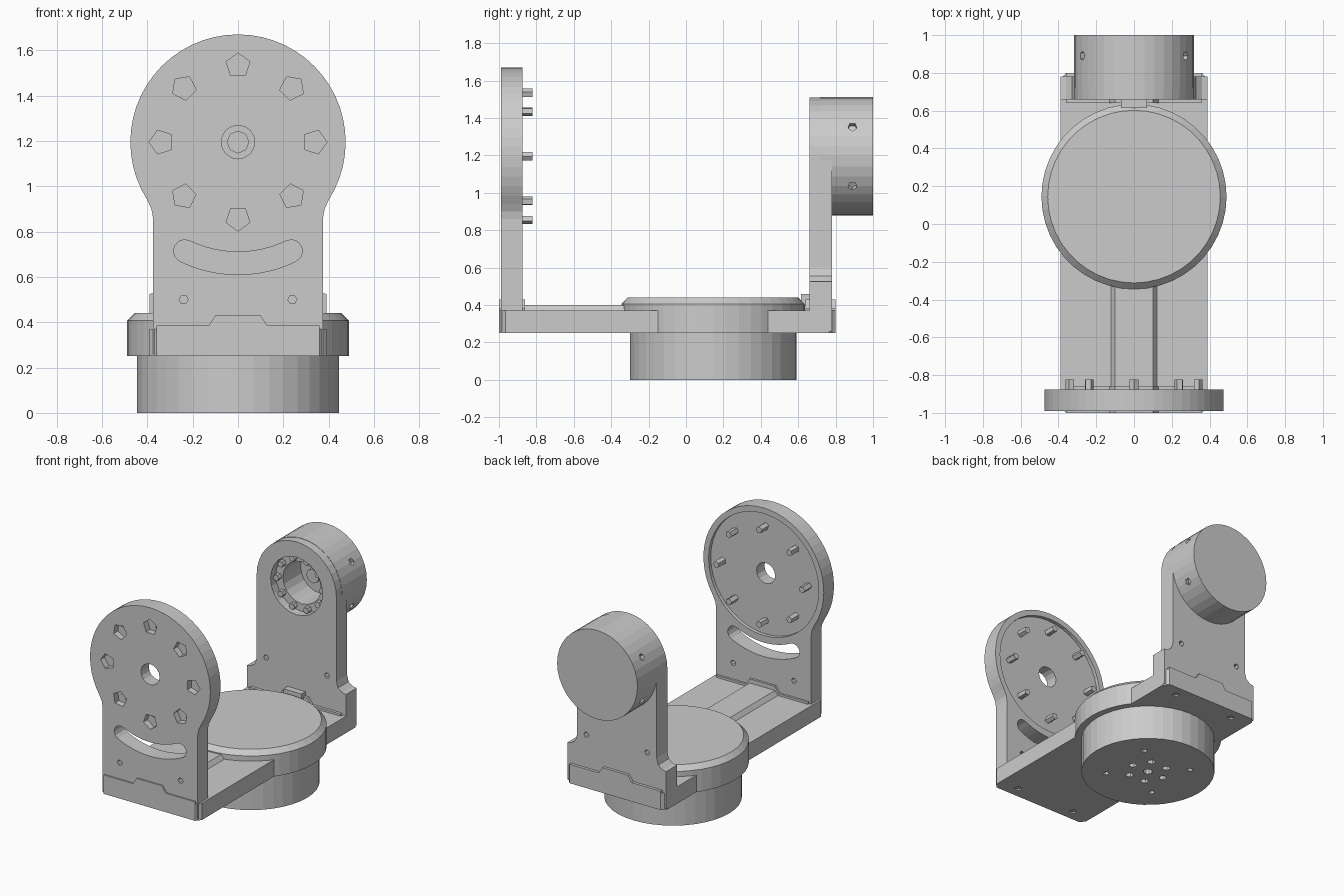
import bpy, bmesh
from math import sin, cos, radians, pi
from mathutils import Matrix, Vector

if "Cube" in bpy.data.objects:
    bpy.data.objects.remove(bpy.data.objects["Cube"])

CZ = 1.195      # height of the tilt axis
BY = 0.145      # y of the pan axis


def arc(cx, cy, r, a0, a1, n):
    """Points on an arc, angles in degrees."""
    return [(cx + r * cos(radians(a0 + (a1 - a0) * i / n)),
             cy + r * sin(radians(a0 + (a1 - a0) * i / n))) for i in range(n + 1)]


def circle(cx, cy, r, n, start=0):
    return arc(cx, cy, r, start, start + 360, n)[:-1]


def prism(name, pts, axis, a, b, bevel=0):
    """Extrude a 2D profile along 'z' (pts are x,y) or 'y' (pts are x,z)."""
    put = (lambda p, d: (p[0], p[1], d)) if axis == 'z' else (lambda p, d: (p[0], d, p[1]))
    bm = bmesh.new()
    face = bm.faces.new([bm.verts.new(put(p, a)) for p in pts])
    ext = bmesh.ops.extrude_face_region(bm, geom=[face])
    move = Vector((0, 0, b - a)) if axis == 'z' else Vector((0, b - a, 0))
    top = [v for v in ext['geom'] if isinstance(v, bmesh.types.BMVert)]
    bmesh.ops.translate(bm, vec=move, verts=top)
    if bevel:
        edges = [e for e in bm.edges if all(v in top for v in e.verts)]
        bmesh.ops.bevel(bm, geom=edges, offset=bevel, segments=1, affect='EDGES')
    bmesh.ops.recalc_face_normals(bm, faces=bm.faces)
    me = bpy.data.meshes.new(name)
    bm.to_mesh(me)
    bm.free()
    ob = bpy.data.objects.new(name, me)
    bpy.context.collection.objects.link(ob)
    return ob


def cut(ob, cutters):
    """Subtract each cutter from ob, then delete the cutters."""
    for c in cutters:
        c.hide_render = True
        mod = ob.modifiers.new("cut", 'BOOLEAN')
        mod.operation, mod.solver, mod.object = 'DIFFERENCE', 'EXACT', c
    bpy.context.view_layer.update()
    ev = ob.evaluated_get(bpy.context.evaluated_depsgraph_get())
    me = bpy.data.meshes.new_from_object(ev)
    ob.modifiers.clear()
    ob.data = me
    for c in cutters:
        bpy.data.objects.remove(c)


def hole(x, y, r, n, axis, a, b, start=0):
    return prism("cutter", circle(x, y, r, n, start), axis, a, b)


# Pan motor with bolt holes in its underside
motor = prism("pan_motor", circle(0, BY, 0.445, 40), 'z', 0, 0.27)
cuts = [hole(0, BY, 0.032, 10, 'z', -0.1, 0.12)]
for i in range(6):
    a = i * pi / 3
    cuts.append(hole(0.13 * cos(a), BY + 0.13 * sin(a), 0.028, 5, 'z', -0.1, 0.03))
for i in range(4):
    a = pi / 4 + i * pi / 2
    cuts.append(hole(0.28 * cos(a), BY + 0.28 * sin(a), 0.02, 6, 'z', -0.1, 0.05))
cut(motor, cuts)
prism("pan_disc", circle(0, BY, 0.49, 44), 'z', 0.25, 0.44, bevel=0.033)

# Base plate with chamfered corners and screw holes below
half = [(0.36, -1.0), (0.39, -0.965), (0.39, 0.765), (0.36, 0.80)]
plate = prism("base_plate", half + [(-x, y) for x, y in reversed(half)], 'z', 0.25, 0.37)
cut(plate, [hole(x, y, 0.025, 6, 'z', 0.1, 0.3)
            for x in (-0.24, 0.24) for y in (-0.92, 0.72)])

# Raised cable cover along the middle, and lips where the arms meet the base
prism("cable_cover", [(-0.13, 0.36), (0.13, 0.36), (0.10, 0.40), (-0.10, 0.40)], 'y', -0.89, BY)
lip = [(-0.36, 0.36), (0.36, 0.36), (0.36, 0.385), (0.13, 0.385), (0.10, 0.43),
       (-0.10, 0.43), (-0.13, 0.385), (-0.36, 0.385)]
prism("front_lip", lip, 'y', -1.0, -0.86)
prism("rear_lip", lip, 'y', 0.64, 0.80)
prism("rear_clip", [(-0.07, 0.4), (0.07, 0.4), (0.07, 0.46), (-0.07, 0.46)], 'y', 0.615, 0.67)

# Front arm: tall plate ending in a large disc
side = [(0.375, 0.26), (0.375, 0.86), (0.382, 0.90)]
front = prism("front_arm", side + arc(0, CZ, 0.475, -32.5, 212.5, 38)
              + [(-x, z) for x, z in reversed(side)], 'y', -0.99, -0.875)
slot = (arc(0, CZ, 0.585, 244, 296, 12)
        + arc(0.535 * cos(radians(296)), CZ + 0.535 * sin(radians(296)), 0.05, 296, 476, 6)[1:-1]
        + arc(0, CZ, 0.485, 296, 244, 12)
        + arc(0.535 * cos(radians(244)), CZ + 0.535 * sin(radians(244)), 0.05, 64, 244, 6)[1:-1])
cuts = [hole(0, CZ, 0.435, 40, 'y', -0.90, -0.7),
        hole(0, CZ, 0.074, 16, 'y', -1.1, -0.7),
        prism("cutter", slot, 'y', -1.1, -0.7)]
cuts += [hole(s * 0.24, 0.5, 0.02, 6, 'y', -1.1, -0.7) for s in (-1, 1)]
ring = [(0.338 * cos(i * pi / 4), CZ + 0.338 * sin(i * pi / 4)) for i in range(8)]
cuts += [hole(x, z, 0.055, 5, 'y', -1.1, -0.945, i * 45) for i, (x, z) in enumerate(ring)]
cut(front, cuts)

# Ring of screws showing on the inner face
for i, (x, z) in enumerate(ring):
    prism("arm_screw", circle(x, z, 0.024, 5, i * 45), 'y', -0.95, -0.822)

# Rear arm: narrower plate with a round top and a bearing opening
side = [(0.39, 0.26), (0.39, 0.525), (0.36, 0.53), (0.327, 0.555), (0.315, 0.60)]
rear = prism("rear_arm", side + arc(0, CZ, 0.315, 0, 180, 18)
             + [(-x, z) for x, z in reversed(side)], 'y', 0.66, 0.78)
cuts = [hole(0, CZ, 0.205, 24, 'y', 0.5, 0.9)]
cuts += [hole(s * 0.24, 0.62, 0.02, 6, 'y', 0.5, 0.9) for s in (-1, 1)]
cut(rear, cuts)

# Tilt motor behind the rear arm, hollow towards the front
tilt = prism("tilt_motor", circle(0, CZ, 0.317, 36), 'y', 0.72, 1.0)
cuts = [hole(0, CZ, 0.15, 20, 'y', 0.6, 0.92)]
for deg in (30, -30, 150, 210):
    c = hole(0, 0, 0.025, 5, 'z', 0.29, 0.36)
    c.matrix_world = (Matrix.Translation((0, 0.89, CZ))
                      @ Matrix.Rotation(radians(90 - deg), 4, 'Y'))
    cuts.append(c)
cut(tilt, cuts)

# Bearing balls around the opening and the shaft end inside
for i in range(10):
    a = i * pi / 5
    prism("bearing_stud", circle(0.18 * cos(a), CZ + 0.18 * sin(a), 0.022, 6), 'y', 0.685, 0.73)
prism("motor_shaft", circle(0, CZ, 0.05, 8), 'y', 0.84, 0.95)
